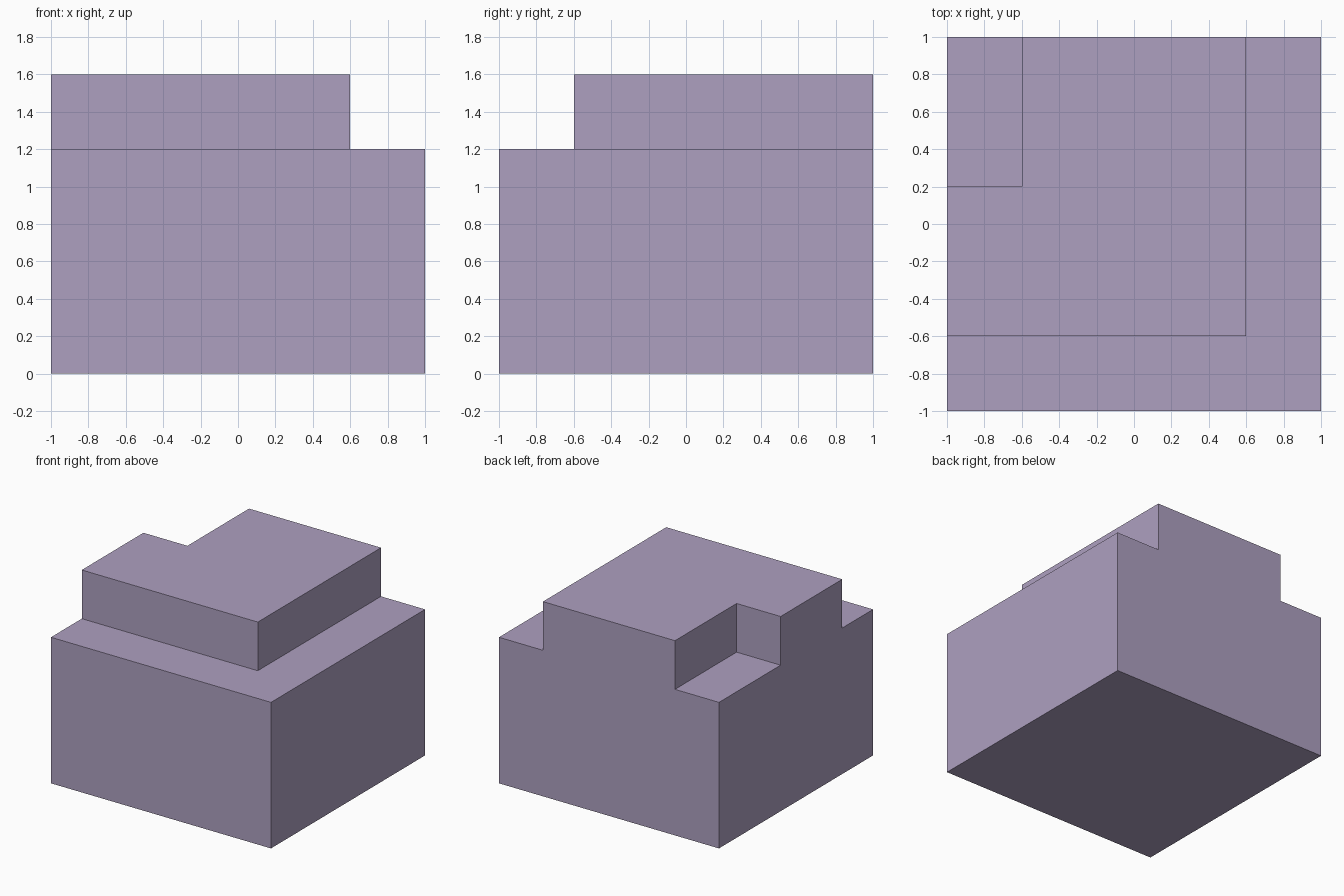
import bpy, bmesh
from mathutils import Matrix, Vector

if "Cube" in bpy.data.objects:
    bpy.data.objects.remove(bpy.data.objects["Cube"])

BASE_H, TOP_H = 1.2, 1.6

# main block, 2 x 2 x 1.2
bm = bmesh.new()
bmesh.ops.create_cube(bm, size=1, matrix=Matrix.Translation((0, 0, BASE_H / 2)) @ Matrix.Diagonal((2, 2, BASE_H, 1)))

# cut lines for the raised step and its corner notch
for co, no in (((-0.6, 0, 0), (1, 0, 0)), ((0.6, 0, 0), (1, 0, 0)),
               ((0, -0.6, 0), (0, 1, 0)), ((0, 0.2, 0), (0, 1, 0))):
    bmesh.ops.bisect_plane(bm, geom=bm.verts[:] + bm.edges[:] + bm.faces[:],
                           plane_co=co, plane_no=no)


def raised(face):
    c = face.calc_center_median()
    notch = c.x < -0.6 and c.y > 0.2
    return c.z > BASE_H - 0.01 and c.x < 0.6 and c.y > -0.6 and not notch


# raise the L-shaped step out of the top face
step = [f for f in bm.faces if raised(f)]
new = bmesh.ops.extrude_face_region(bm, geom=step)["geom"]
bmesh.ops.translate(bm, vec=Vector((0, 0, TOP_H - BASE_H)),
                    verts=[g for g in new if isinstance(g, bmesh.types.BMVert)])
old = [f for f in step if f.is_valid]
if old:
    bmesh.ops.delete(bm, geom=old, context='FACES')

# merge flush faces into clean flat sides
bmesh.ops.dissolve_limit(bm, angle_limit=0.01, verts=bm.verts[:], edges=bm.edges[:])
bmesh.ops.recalc_face_normals(bm, faces=bm.faces[:])

mesh = bpy.data.meshes.new("stepped_block")
bm.to_mesh(mesh)
bm.free()
block = bpy.data.objects.new("stepped_block", mesh)
bpy.context.collection.objects.link(block)

mat = bpy.data.materials.new("dusty lilac")
mat.diffuse_color = (0.423, 0.352, 0.527, 1)
mat.use_nodes = True
mat.node_tree.nodes["Principled BSDF"].inputs["Base Color"].default_value = mat.diffuse_color
mesh.materials.append(mat)
